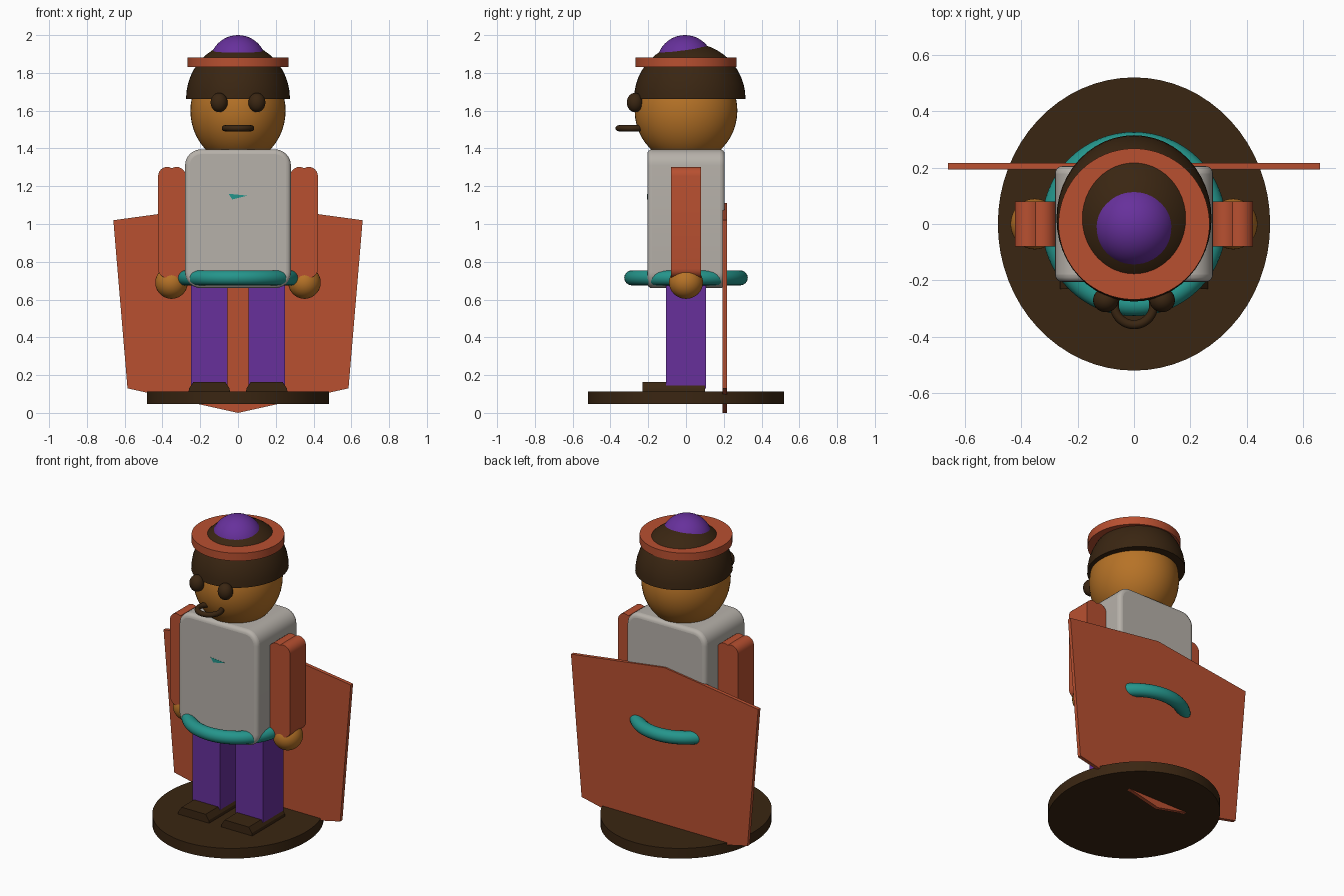
import bpy, bmesh, math
from mathutils import Vector

cube = bpy.data.objects.get("Cube")
if cube:
    bpy.data.objects.remove(cube, do_unlink=True)


def material(name, rgb):
    m = bpy.data.materials.new(name)
    m.use_nodes = True
    m.diffuse_color = (*rgb, 1)
    m.node_tree.nodes["Principled BSDF"].inputs["Base Color"].default_value = (*rgb, 1)
    return m


BROWN = material("dark brown", (0.042, 0.019, 0.006))
RED = material("brick red", (0.48, 0.08, 0.03))
PURPLE = material("purple", (0.135, 0.03, 0.33))
TEAL = material("teal", (0.018, 0.30, 0.26))
GREY = material("warm grey", (0.47, 0.44, 0.40))
SKIN = material("tan skin", (0.47, 0.17, 0.02))


def finish(obj, name, mat, smooth=True):
    obj.name = obj.data.name = name
    obj.data.materials.clear()
    obj.data.materials.append(mat)
    if smooth:
        bpy.ops.object.select_all(action="DESELECT")
        obj.select_set(True)
        bpy.context.view_layer.objects.active = obj
        bpy.ops.object.shade_smooth_by_angle(angle=math.radians(35))
    return obj


def from_bmesh(bm, name, mat, smooth=True):
    bmesh.ops.recalc_face_normals(bm, faces=bm.faces)
    mesh = bpy.data.meshes.new(name)
    bm.to_mesh(mesh)
    bm.free()
    obj = bpy.data.objects.new(name, mesh)
    bpy.context.collection.objects.link(obj)
    return finish(obj, name, mat, smooth)


def ball(name, loc, radii, mat, upper_half=False):
    bm = bmesh.new()
    bmesh.ops.create_uvsphere(bm, u_segments=48, v_segments=24, radius=1)
    if upper_half:
        cut = bmesh.ops.bisect_plane(bm, geom=bm.verts[:] + bm.edges[:] + bm.faces[:],
                                     plane_co=(0, 0, 0), plane_no=(0, 0, -1), clear_outer=True)
        rim = [e for e in bm.edges if e.is_boundary]
        bmesh.ops.holes_fill(bm, edges=rim, sides=0)
    bmesh.ops.scale(bm, vec=radii, verts=bm.verts)
    bmesh.ops.translate(bm, vec=loc, verts=bm.verts)
    return from_bmesh(bm, name, mat)


def disc(name, loc, rx, ry, height, mat):
    bpy.ops.mesh.primitive_cylinder_add(vertices=64, radius=1, depth=height, location=loc)
    obj = bpy.context.object
    for v in obj.data.vertices:
        v.co.x *= rx
        v.co.y *= ry
    return finish(obj, name, mat)


def torus(name, loc, major, minor, mat):
    bpy.ops.mesh.primitive_torus_add(major_segments=64, minor_segments=16, location=loc,
                                     major_radius=major, minor_radius=minor)
    return finish(bpy.context.object, name, mat)


def slab(name, outline, y0, y1, mat, smooth=False):
    """Extrude an (x, z) outline along y."""
    bm = bmesh.new()
    face = bm.faces.new([bm.verts.new((x, y0, z)) for x, z in outline])
    new = bmesh.ops.extrude_face_region(bm, geom=[face])["geom"]
    bmesh.ops.translate(bm, vec=(0, y1 - y0, 0),
                        verts=[g for g in new if isinstance(g, bmesh.types.BMVert)])
    return from_bmesh(bm, name, mat, smooth)


def rect(x, half, z0, z1):
    return [(x - half, z0), (x + half, z0), (x + half, z1), (x - half, z1)]


def rounded_rect(half, z0, z1, r, steps=8):
    points = []
    for quarter, (cx, cz) in enumerate(((half - r, z1 - r), (r - half, z1 - r),
                                        (r - half, z0 + r), (half - r, z0 + r))):
        for i in range(steps + 1):
            a = math.pi / 2 * (quarter + i / steps)
            points.append((cx + r * math.cos(a), cz + r * math.sin(a)))
    return points


def two_lobed(x, z0, z1, r=0.048, offset=0.025, steps=8):
    """Arm outline: two overlapping round lobes at each end."""
    sweep = math.acos(-offset / r)
    quarter = [(offset + r * math.cos(sweep * i / steps), r * math.sin(sweep * i / steps))
               for i in range(steps + 1)]
    top = quarter + [(-u, w) for u, w in quarter[-2::-1]]
    return ([(x + u, z1 - r + w) for u, w in top]
            + [(x - u, z0 + r - w) for u, w in top])


# Stand
disc("stand", (0, 0, 0.08), 0.483, 0.52, 0.065, BROWN)

# Cape, its lower point passing through the stand
slab("cape", [(0, 0), (0.585, 0.13), (0.66, 1.02), (0, 1.11), (-0.66, 1.02), (-0.585, 0.13)],
     0.193, 0.216, RED)

# Torso with rounded silhouette and softened edges
torso = slab("torso", rounded_rect(0.28, 0.66, 1.395, 0.085), -0.205, 0.205, GREY)
bevel = torso.modifiers.new("soft edges", "BEVEL")
bevel.width = 0.025
bevel.segments = 4
bevel.limit_method = "ANGLE"
bevel.angle_limit = math.radians(60)
finish(torso, "torso", GREY)
slab("chest_badge", [(-0.05, 1.16), (0.05, 1.15), (-0.03, 1.13)], -0.206, -0.203, TEAL)

# Belt
torus("belt", (0, 0, 0.715), 0.287, 0.04, TEAL)

# Limbs
for side, s in (("left", 1), ("right", -1)):
    slab(side + "_leg", rect(s * 0.152, 0.097, 0.13, 0.70), -0.105, 0.105, PURPLE)
    x = s * 0.152
    slab(side + "_foot", [(x - 0.11, 0.11), (x + 0.11, 0.11), (x + 0.107, 0.13), (x + 0.085, 0.163),
                          (x - 0.085, 0.163), (x - 0.107, 0.13)], -0.23, 0.10, BROWN)
    slab(side + "_arm", two_lobed(s * 0.35, 0.715, 1.302), -0.08, 0.08, RED, True)
    ball(side + "_hand", (s * 0.352, 0, 0.69), (0.086, 0.09, 0.086), SKIN)
    ball(side + "_eye", (s * 0.10, -0.27, 1.643), (0.045, 0.043, 0.051), BROWN)

# Head and hat
ball("head", (0, 0, 1.60), (0.252, 0.272, 0.28), SKIN)
torus("mouth", (0, -0.287, 1.507), 0.07, 0.016, BROWN)
ball("hair", (0, 0.02, 1.663), (0.275, 0.295, 0.295), BROWN, upper_half=True)
disc("hat_brim", (0, 0, 1.857), 0.268, 0.268, 0.05, RED)
ball("hat_crown", (0, -0.005, 1.85), (0.15, 0.15, 0.15), PURPLE)
